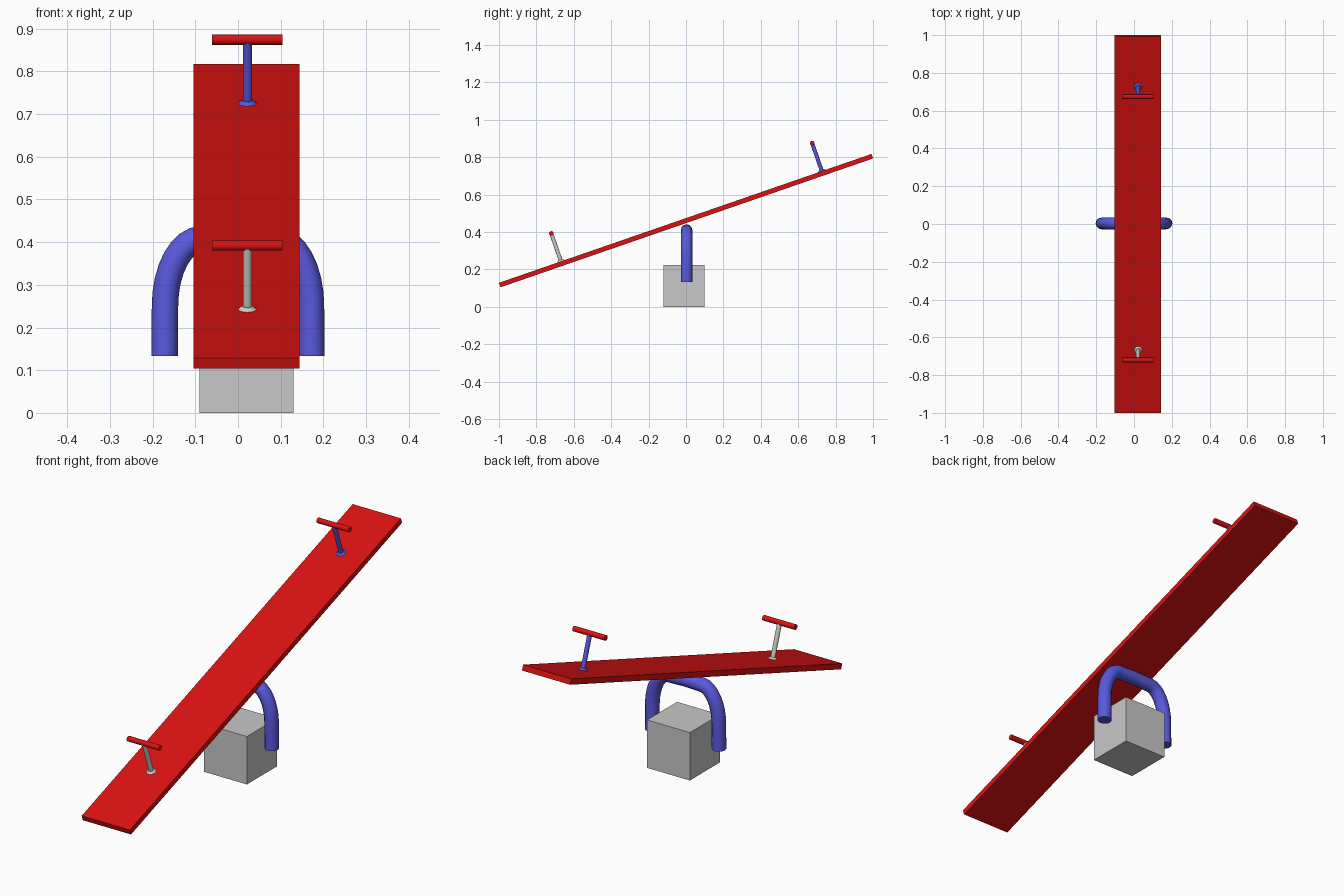
import bpy
from math import atan2, cos, sin, pi
from mathutils import Vector, Matrix

if "Cube" in bpy.data.objects:
    bpy.data.objects.remove(bpy.data.objects["Cube"])


def material(name, rgb):
    m = bpy.data.materials.new(name)
    m.use_nodes = True
    m.diffuse_color = (*rgb, 1)
    m.node_tree.nodes["Principled BSDF"].inputs["Base Color"].default_value = (*rgb, 1)
    return m


RED = material("bright red", (0.7, 0.006, 0.006))
BLUE = material("violet blue", (0.1, 0.1, 0.72))
GREY = material("light grey", (0.58, 0.58, 0.58))
STEEL = material("pale steel", (0.62, 0.62, 0.57))

# Frame of the tilted plank: x across, y along its length, z out of its top
CENTRE_X = 0.02
TILT = atan2(0.689, 1.992)
PLANK = Matrix.Translation((CENTRE_X, 0, 0.4605)) @ Matrix.Rotation(TILT, 4, "X")
THICK = 0.0254


def finish(name, mat, matrix, smooth=False):
    ob = bpy.context.object
    ob.name = name
    ob.data.materials.append(mat)
    ob.matrix_world = matrix
    if smooth:
        bpy.ops.object.shade_smooth_by_angle(angle=0.7)
    return ob


def box(name, size, mat, matrix):
    bpy.ops.mesh.primitive_cube_add(size=1)
    ob = finish(name, mat, matrix)
    ob.data.transform(Matrix.Diagonal((*size, 1)))


def rod(name, r1, r2, length, mat, matrix):
    bpy.ops.mesh.primitive_cone_add(vertices=16, radius1=r1, radius2=r2, depth=length)
    finish(name, mat, matrix, True)


# Base block and plank
box("base_block", (0.22, 0.22, 0.223), GREY, Matrix.Translation((CENTRE_X, -0.01, 0.1115)))
box("plank", (0.248, 2.1075, THICK), RED, PLANK)

# Handles: flange, post and crossbar, standing square to the plank
for side, along, mat in (("rear", 0.773, BLUE), ("front", -0.703, STEEL)):
    seat = PLANK @ Matrix.Translation((0.002, along, THICK / 2))
    rod(side + "_flange", 0.0215, 0.013, 0.008, mat, seat @ Matrix.Translation((0, 0, 0.004)))
    rod(side + "_post", 0.0105, 0.0105, 0.158, mat, seat @ Matrix.Translation((0, 0, 0.079)))
    rod(side + "_crossbar", 0.0122, 0.0122, 0.165, RED,
        seat @ Matrix.Translation((0, 0, 0.158)) @ Matrix.Rotation(pi / 2, 4, "Y"))

# Bent support tube: straight legs joined by elliptical bends
bend = [(0.085 + 0.086 * cos(i * pi / 16), 0.25 + 0.157 * sin(i * pi / 16)) for i in range(9)]
half = [(0.172, 0.133)] + bend
path = half + [(0, 0.41)] + [(-x, z) for x, z in reversed(half)]
curve = bpy.data.curves.new("support_tube", "CURVE")
curve.dimensions = "3D"
curve.bevel_depth = 0.031
curve.bevel_resolution = 4
curve.use_fill_caps = True
spline = curve.splines.new("POLY")
spline.points.add(len(path) - 1)
for p, (x, z) in zip(spline.points, path):
    p.co = (x, 0.003, z, 1)
tube = bpy.data.objects.new("support_tube", curve)
bpy.context.collection.objects.link(tube)
bpy.ops.object.select_all(action="DESELECT")
tube.select_set(True)
bpy.context.view_layer.objects.active = tube
bpy.ops.object.convert(target="MESH")
finish("support_tube", BLUE, Matrix.Identity(4), True)
